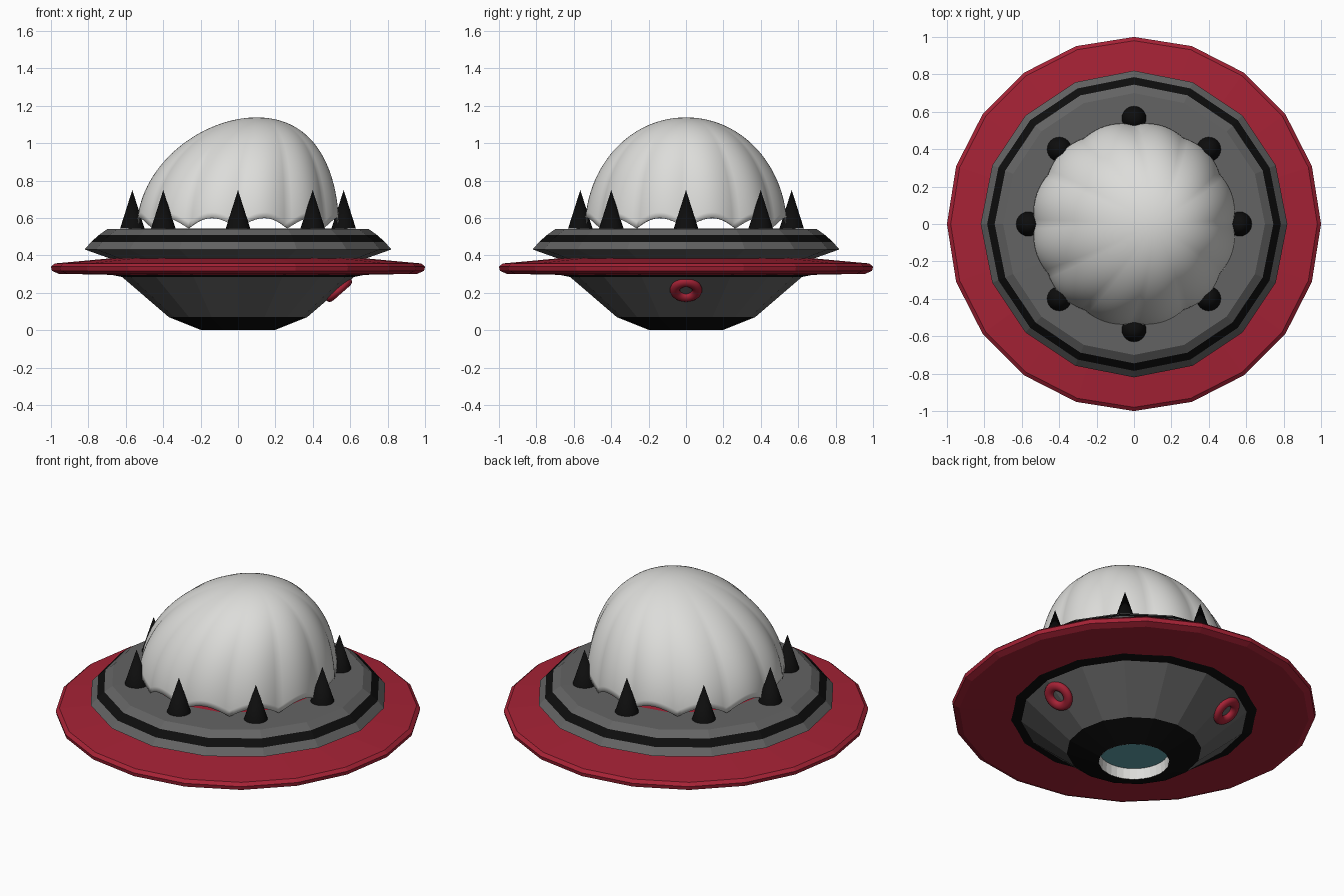
import bpy, bmesh, math
from mathutils import Vector

if "Cube" in bpy.data.objects:
    bpy.data.objects.remove(bpy.data.objects["Cube"])


def material(name, r, g, b):
    m = bpy.data.materials.new(name)
    m.diffuse_color = (r, g, b, 1)
    m.use_nodes = True
    m.node_tree.nodes["Principled BSDF"].inputs["Base Color"].default_value = m.diffuse_color
    return m


GREY = material("hull grey", 0.125, 0.125, 0.125)
BLACK = material("black", 0.004, 0.004, 0.004)
RED = material("deep red", 0.38, 0.016, 0.036)
WHITE = material("dome white", 0.72, 0.72, 0.70)
TEAL = material("teal glass", 0.12, 0.36, 0.41)


def finish(bm, name, mats, recalc=True):
    if recalc:
        bmesh.ops.recalc_face_normals(bm, faces=bm.faces)
    me = bpy.data.meshes.new(name)
    bm.to_mesh(me)
    bm.free()
    for m in mats:
        me.materials.append(m)
    ob = bpy.data.objects.new(name, me)
    bpy.context.collection.objects.link(ob)
    return ob


def smooth(ob, angle=40):
    bpy.ops.object.select_all(action='DESELECT')
    ob.select_set(True)
    bpy.context.view_layer.objects.active = ob
    bpy.ops.object.shade_smooth_by_angle(angle=math.radians(angle))


def lathe(name, profile, sides, mats, bands=None, closed=False):
    """Spin (radius, z) points round z; bands gives a material index per span."""
    bm = bmesh.new()
    rings = []
    for r, z in profile:
        if r == 0:
            rings.append([bm.verts.new((0, 0, z))] * sides)
        else:
            rings.append([bm.verts.new((r * math.cos(a), r * math.sin(a), z))
                          for a in (2 * math.pi * i / sides for i in range(sides))])
    spans = len(rings) if closed else len(rings) - 1
    for k in range(spans):
        lo, hi = rings[k], rings[(k + 1) % len(rings)]
        for i in range(sides):
            j = (i + 1) % sides
            quad = list(dict.fromkeys((lo[i], lo[j], hi[j], hi[i])))
            f = bm.faces.new(quad)
            f.material_index = bands[k] if bands else 0
    return finish(bm, name, mats)


# Lower hull: black foot, grey cone, black collar
lathe("lower_hull", [(0.195, 0.0), (0.37, 0.07), (0.62, 0.285), (0.68, 0.297)], 16,
      [GREY, BLACK], [1, 0, 1])

# Recessed light in the foot
lathe("light_well", [(0.195, 0.0), (0.19, 0.065)], 32, [WHITE])
lathe("light_lens", [(0.19, 0.065), (0.0, 0.065)], 32, [TEAL])

# Wide red rim disc
lathe("rim_disc", [(0.62, 0.295), (0.96, 0.302), (0.995, 0.318), (1.0, 0.34),
                   (0.98, 0.357), (0.62, 0.39)], 20, [RED], closed=True)

# Upper saucer with a black stripe and flat deck
lathe("upper_saucer", [(0.66, 0.375), (0.82, 0.432), (0.785, 0.472), (0.745, 0.508),
                       (0.70, 0.54), (0.48, 0.545), (0, 0.545)], 16,
      [GREY, BLACK, RED], [0, 0, 1, 0, 0, 2])

# Fluted dome: twelve lobes, scalloped hem, top leaning towards +x
bm = bmesh.new()
N, M = 144, 28
rings = []
for k in range(M):
    u = k / M
    ring = []
    for i in range(N):
        a = 2 * math.pi * i / N
        lobe = abs(math.sin(6 * a))
        hem = 0.545 + 0.055 * lobe
        t0 = math.asin((hem - 0.545) / 0.593)
        t = t0 + (math.pi / 2 - t0) * u
        h = math.sin(t)
        r = 0.55 * math.cos(t) * (1 - 0.035 * (1 - lobe) * (1 - h ** 3))
        ring.append(bm.verts.new((r * math.cos(a) + 0.10 * h * h,
                                  r * math.sin(a), 0.545 + 0.593 * h)))
    rings.append(ring)
tip = bm.verts.new((0.10, 0, 1.138))
for k in range(M):
    for i in range(N):
        j = (i + 1) % N
        if k < M - 1:
            bm.faces.new((rings[k][i], rings[k][j], rings[k + 1][j], rings[k + 1][i]))
        else:
            bm.faces.new((rings[k][i], rings[k][j], tip))
dome = finish(bm, "fluted_dome", [WHITE], recalc=False)
shell = dome.modifiers.new("shell", 'SOLIDIFY')
shell.thickness = 0.008
smooth(dome, 60)

# Eight black spikes round the dome
for n in range(8):
    a = n * math.pi / 4
    bm = bmesh.new()
    bmesh.ops.create_cone(bm, cap_ends=True, segments=24, radius1=0.065, radius2=0,
                          depth=0.205)
    bmesh.ops.translate(bm, verts=bm.verts,
                        vec=(0.565 * math.cos(a), 0.565 * math.sin(a), 0.6475))
    smooth(finish(bm, f"spike_{n + 1}", [BLACK]))

# Two red ring ports lying on the hull cone
for n, deg in enumerate((0, 120)):
    a = math.radians(deg)
    out = Vector((0.66 * math.cos(a), 0.66 * math.sin(a), -0.75))
    bpy.ops.mesh.primitive_torus_add(
        major_segments=32, minor_segments=12, major_radius=0.06, minor_radius=0.027,
        location=(0.54 * math.cos(a), 0.54 * math.sin(a), 0.215),
        rotation=out.to_track_quat('Z', 'Y').to_euler())
    ob = bpy.context.object
    ob.name = f"ring_port_{n + 1}"
    ob.scale.z = 0.8
    ob.data.materials.append(RED)
    smooth(ob, 60)
